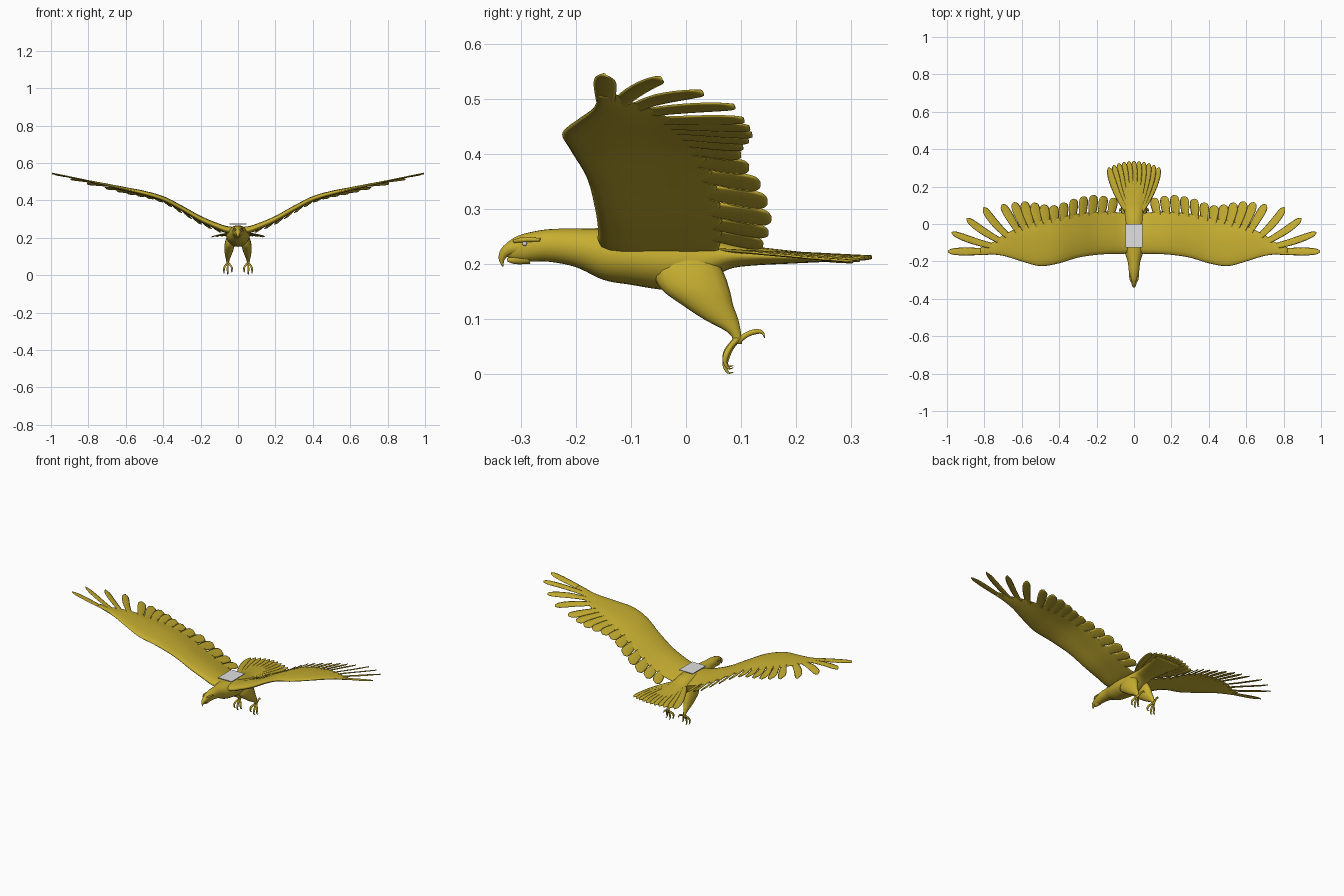
import bpy, bmesh, math
from mathutils import Vector

cube = bpy.data.objects.get("Cube")
if cube:
    bpy.data.objects.remove(cube)


def material(name, colour):
    mat = bpy.data.materials.new(name)
    mat.use_nodes = True
    mat.diffuse_color = (*colour, 1)
    mat.node_tree.nodes["Principled BSDF"].inputs["Base Color"].default_value = (*colour, 1)
    return mat


gold = material("old gold", (0.56, 0.42, 0.03))
grey = material("pale grey", (0.75, 0.75, 0.75))


def at(keys, t):
    """Smoothly interpolate rows of (position, values...) at t."""
    t = min(max(t, keys[0][0]), keys[-1][0])
    last = len(keys) - 1
    i = max(k for k in range(last) if keys[k][0] <= t)

    def slope(k, c):
        a, b = keys[max(k - 1, 0)], keys[min(k + 1, last)]
        return (b[c] - a[c]) / (b[0] - a[0])

    p, q = keys[i], keys[i + 1]
    d = q[0] - p[0]
    u = (t - p[0]) / d
    h = u * u * (3 - 2 * u)
    return [p[c] * (1 - h) + q[c] * h
            + d * (u * (1 - u) ** 2 * slope(i, c) - u * u * (1 - u) * slope(i + 1, c))
            for c in range(1, len(p))]


def steps(a, b, n):
    return [a + (b - a) * k / n for k in range(n + 1)]


def loft(name, strips, mirror=False, mat=gold):
    """Skin one or more lists of closed rings into a single capped mesh."""
    bm = bmesh.new()
    for rings in strips:
        rows = [[bm.verts.new(p) for p in ring] for ring in rings]
        n = len(rows[0])
        for a, b in zip(rows, rows[1:]):
            for k in range(n):
                bm.faces.new((a[k], a[(k + 1) % n], b[(k + 1) % n], b[k]))
        bm.faces.new(rows[0][::-1])
        bm.faces.new(rows[-1])
    bmesh.ops.recalc_face_normals(bm, faces=bm.faces)
    mesh = bpy.data.meshes.new(name)
    bm.to_mesh(mesh)
    bm.free()
    obj = bpy.data.objects.new(name, mesh)
    bpy.context.collection.objects.link(obj)
    mesh.materials.append(mat)
    for poly in mesh.polygons:
        poly.use_smooth = True
    if mirror:
        obj.modifiers.new("Mirror", 'MIRROR').use_mirror_merge = False
    return obj


def circle(n):
    return [(math.cos(math.tau * k / n), math.sin(math.tau * k / n)) for k in range(n)]


def tube(points, sides=10, n=14):
    """Rings along a path of (x, y, z, radius) that runs in a near-vertical plane."""
    keys = [(i, *p) for i, p in enumerate(points)]
    path = [at(keys, t) for t in steps(0, len(points) - 1, n)]
    rings = []
    for i, (x, y, z, r) in enumerate(path):
        along = (Vector(path[min(i + 1, n)][:3]) - Vector(path[max(i - 1, 0)][:3])).normalized()
        up = along.cross(Vector((1, 0, 0))).normalized()
        side = up.cross(along)
        rings.append([Vector((x, y, z)) + (side * c + up * s) * r for c, s in circle(sides)])
    return rings


# Body from head to tail base: y, top, bottom, half width
body = [(-.325, .24, .214, .007), (-.31, .25, .207, .013), (-.29, .257, .205, .021),
        (-.25, .264, .205, .028), (-.2, .265, .195, .034), (-.15, .266, .172, .05),
        (-.1, .266, .163, .06), (-.04, .264, .154, .062), (.02, .258, .155, .058),
        (.07, .243, .188, .053), (.1, .236, .196, .055), (.2, .224, .202, .07),
        (.29, .215, .206, .08)]
rings = []
for y in steps(-.325, .29, 60):
    top, bottom, w = at(body, y)
    rings.append([(w * c, y, (top + bottom) / 2 + s * (top - bottom) / 2) for c, s in circle(24)])
loft("body", [rings])

# Hooked beak, lower jaw, brows and eyes
loft("upper_beak", [tube([(0, -.295, .232, .017), (0, -.315, .23, .014), (0, -.329, .222, .01),
                          (0, -.335, .21, .006), (0, -.333, .196, .001)])])
loft("lower_beak", [tube([(0, -.285, .213, .013), (0, -.31, .209, .009), (0, -.325, .208, .003)])])
loft("brow", [tube([(.011, -.313, .242, .003), (.019, -.295, .245, .005),
                    (.024, -.265, .245, .003)])], mirror=True)
loft("eye", [tube([(.018, -.297, .238, .001), (.019, -.295, .238, .004),
                   (.019, -.291, .238, .004), (.019, -.289, .238, .001)])], mirror=True, mat=grey)

# Wing arm: x, leading edge, trailing edge, height, thickness
wing = [(0, -.15, .06, .235, .05), (.06, -.16, .06, .243, .046), (.12, -.16, .065, .265, .042),
        (.2, -.165, .065, .3, .04), (.3, -.18, .055, .357, .036), (.4, -.21, .035, .408, .034),
        (.5, -.225, .02, .438, .03), (.6, -.2, -.01, .46, .024), (.7, -.17, -.06, .482, .018),
        (.8, -.16, -.12, .504, .01), (1, -.15, -.14, .545, .004)]


def wing_height(x, y):
    return at(wing, x)[2] - .12 * max(0, y + .06)


rings = []
for x in steps(0, .82, 48):
    lead, trail, z, thick = at(wing, x)
    ring = []
    for c, s in circle(20):
        f = (1 - c) / 2
        y = lead + (trail - lead) * f
        belly = s * thick * (.6 - .45 * f)
        ring.append((x, y, wing_height(x, y) + belly))
    rings.append(ring)
loft("wing_arm", [rings], mirror=True)

# A feather is a thin rounded blade laid on a height surface
blade = [(0, .6), (.35, .85), (.7, 1), (.88, .9), (.96, .6), (1, .15)]


def feather(root, tip, half, height, bow=0.0, tilt=0.0, thick=.003):
    a, b = Vector(root), Vector(tip)
    across = Vector((b.y - a.y, a.x - b.x)).normalized()
    rings = []
    for t in steps(0, 1, 10) + [.94, .97]:
        w = at(blade, t)[0] * half
        mid = a.lerp(b, t) + across * bow * 4 * t * (1 - t)
        ring = []
        for c, s in circle(8):
            p = mid + across * c * w
            ring.append((p.x, p.y, height(p.x, p.y) + tilt * c + s * thick))
        rings.append((t, ring))
    return [ring for t, ring in sorted(rings, key=lambda r: r[0])]


# Flight feathers from wing tip to body: index, tip x, tip y, root x, root y, half width
flight = [(0, .995, -.147, .68, -.147, .021), (1, .975, -.045, .66, -.135, .019),
          (2, .895, .03, .65, -.12, .02), (3, .805, .088, .63, -.1, .021),
          (4, .705, .105, .6, -.07, .023), (6, .59, .12, .54, -.04, .026),
          (9, .43, .1, .42, -.01, .026), (11, .32, .135, .33, .01, .024),
          (13, .215, .155, .225, .02, .025), (15, .105, .14, .13, .02, .024)]
feathers = []
for i in range(16):
    tx, ty, rx, ry, half = at(flight, i)
    feathers.append(feather((rx, ry), (tx, ty), half, wing_height,
                            bow=.012 if 0 < i < 4 else 0, tilt=.003))
loft("flight_feathers", feathers, mirror=True)


# Tail fan
def tail_height(x, y):
    return .226 - .05 * (y - .08) - .5 * x * x


fan = []
for k in steps(-1, 1, 10):
    fan.append(feather((.035 * k, .06), (.135 * k, .338 - .035 * k * k), .019,
                       tail_height, bow=.012 * k, tilt=.002))
loft("tail_feathers", fan)

# Thigh and shank: height, front, back, half width, centre x
leg = [(.055, .088, .102, .006, .055), (.075, .078, .1, .008, .055), (.1, .033, .095, .015, .053),
       (.125, -.005, .086, .022, .05), (.155, -.045, .079, .027, .046), (.19, -.06, .066, .028, .038),
       (.23, -.05, .04, .02, .03)]
rings = []
for z in steps(.055, .23, 24):
    front, back, w, cx = at(leg, z)
    rings.append([(cx + w * c, (front + back) / 2 + s * (back - front) / 2, z)
                  for c, s in circle(16)])
loft("leg", [rings], mirror=True)

# Three hanging toes and a raised hind toe, each ending in a curved claw
toes = []
for spread, drop in ((-.022, .012), (0, 0), (.02, .008)):
    x = .055
    toes.append(tube([(x, .095, .066, .006), (x + spread * .6, .082, .048 + drop / 2, .005),
                      (x + spread, .073, .028 + drop, .0055), (x + spread, .071, .014 + drop, .004),
                      (x + spread, .077, .003 + drop, .002), (x + spread, .086, .004 + drop, .0005)]))
toes.append(tube([(.055, .093, .06, .006), (.053, .11, .072, .005), (.05, .127, .078, .005),
                  (.049, .139, .076, .003), (.049, .143, .066, .0005)]))
loft("toes", toes, mirror=True)

# Flat plate on the back
bpy.ops.mesh.primitive_cube_add(size=1, location=(0, -.062, .274))
plate = bpy.context.object
plate.name = "back_plate"
plate.scale = (.09, .125, .004)
plate.data.materials.append(grey)
